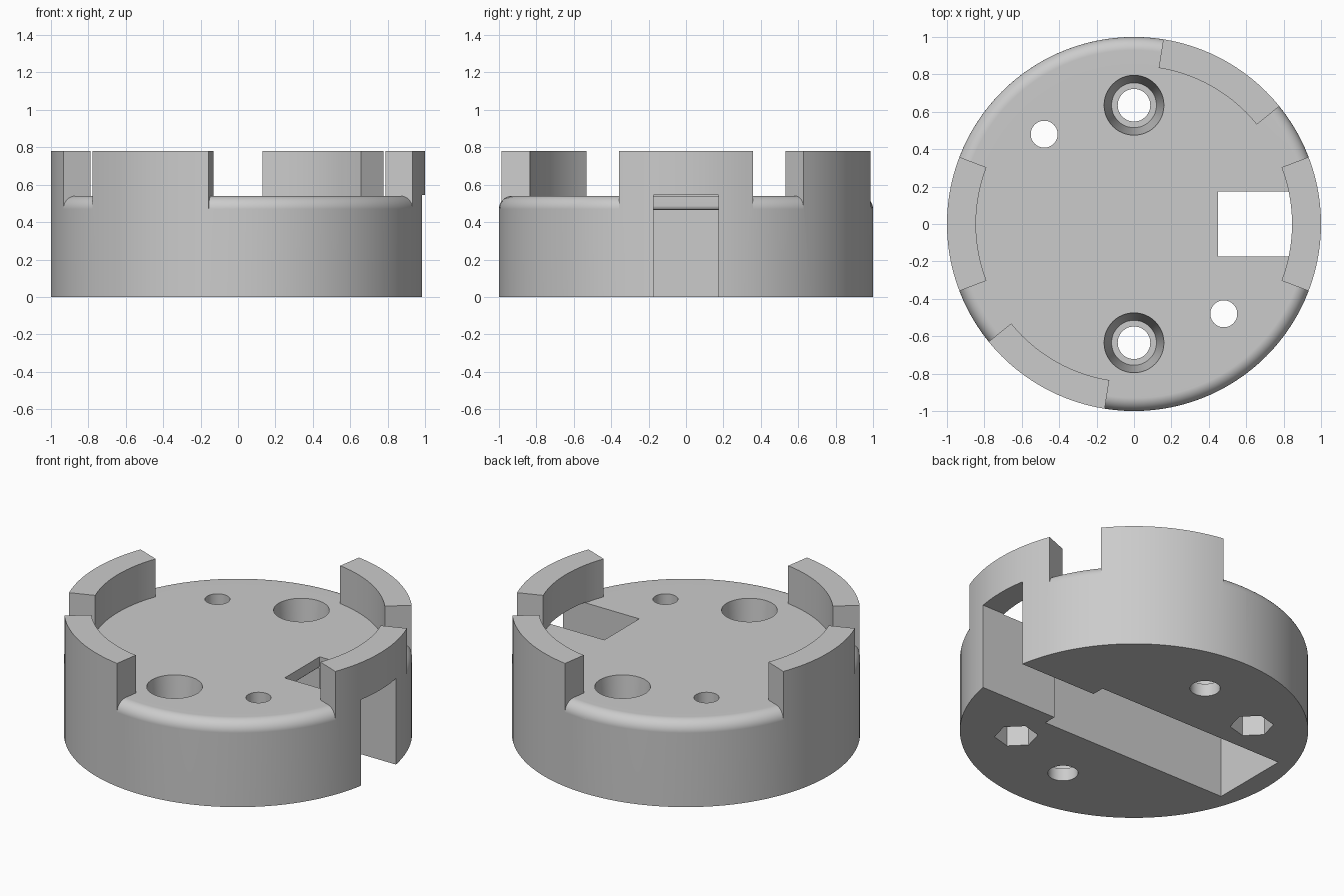
import bpy, bmesh
from math import radians, sin, cos, pi
from mathutils import Matrix, Vector

if "Cube" in bpy.data.objects:
    bpy.data.objects.remove(bpy.data.objects["Cube"], do_unlink=True)

SEG = 120
STEP = 360 // SEG
TOP, DECK, RIM, FILLET = 0.78, 0.54, 0.845, 0.07

grey = bpy.data.materials.new("plain grey")
grey.use_nodes = True
colour = (0.6, 0.6, 0.6, 1)
grey.diffuse_color = colour
grey.node_tree.nodes["Principled BSDF"].inputs["Base Color"].default_value = colour


def make(name, bm):
    bmesh.ops.recalc_face_normals(bm, faces=bm.faces)
    mesh = bpy.data.meshes.new(name)
    bm.to_mesh(mesh)
    bm.free()
    mesh.materials.append(grey)
    obj = bpy.data.objects.new(name, mesh)
    bpy.context.collection.objects.link(obj)
    return obj


def frustum(name, x, y, z0, z1, r0, r1, sides=48, turn=0):
    """Upright solid with radius r0 at z0 and r1 at z1."""
    bm = bmesh.new()
    rings = [[bm.verts.new((x + r * cos(turn + 2 * pi * i / sides),
                            y + r * sin(turn + 2 * pi * i / sides), z))
              for i in range(sides)] for r, z in ((r0, z0), (r1, z1))]
    for ring in rings:
        bm.faces.new(ring)
    for i in range(sides):
        j = (i + 1) % sides
        bm.faces.new((rings[0][i], rings[0][j], rings[1][j], rings[1][i]))
    return make(name, bm)


def sector(name, profile, start, end):
    """Sweep a radius/height profile between two angles in degrees."""
    bm = bmesh.new()
    rings = [[bm.verts.new((r * cos(radians(a)), r * sin(radians(a)), z)) for r, z in profile]
             for a in range(start, end + 1, STEP)]
    n = len(profile)
    for a, b in zip(rings, rings[1:]):
        for i in range(n):
            bm.faces.new((a[i], a[(i + 1) % n], b[(i + 1) % n], b[i]))
    bm.faces.new(rings[0])
    bm.faces.new(rings[-1])
    return make(name, bm)


def prism(name, profile, half_width):
    """Extrude an x/z profile symmetrically along y."""
    bm = bmesh.new()
    face = bm.faces.new([bm.verts.new((x, -half_width, z)) for x, z in profile])
    out = bmesh.ops.extrude_face_region(bm, geom=[face])
    moved = [v for v in out["geom"] if isinstance(v, bmesh.types.BMVert)]
    bmesh.ops.translate(bm, verts=moved, vec=(0, 2 * half_width, 0))
    return make(name, bm)


# Solid puck, as tall as the rim tabs
body = frustum("round_base", 0, 0, 0, TOP, 1, 1, SEG)
cutters = [frustum("deck_cut", 0, 0, DECK, 1, RIM, RIM, SEG)]

# Gaps between the four rim tabs, leaving a rounded shoulder
arc = [(1 - FILLET + FILLET * sin(t * pi / 16), DECK - FILLET + FILLET * cos(t * pi / 16))
       for t in range(9)]
gap = [(0.8, DECK)] + arc + [(1.1, DECK - FILLET), (1.1, 1), (0.8, 1)]
for start, end in ((21, 39), (81, 159), (201, 219), (261, 339)):
    cutters.append(sector("gap_cut", gap, start, end))

# Closed channel underneath and the open slot to the side
cutters.append(prism("channel_cut", [(-0.867, -0.1), (0.45, -0.1), (0.45, 0.465), (-0.867, 0.465)], 0.255))
cutters.append(prism("slot_cut", [(0.4, -0.1), (1.2, -0.1), (1.2, 0.545), (0.45, 0.545), (0.45, 0.487),
                                  (0.447, 0.476), (0.44, 0.468), (0.43, 0.465), (0.4, 0.46)], 0.175))

# Tapered screw wells, and small holes with hexagonal nut pockets
for s in (1, -1):
    cutters.append(frustum("screw_hole_cut", 0, s * 0.635, -0.1, 0.2, 0.087, 0.087))
    cutters.append(frustum("screw_well_cut", 0, s * 0.635, 0.08, DECK + 0.0046, 0.12, 0.1604))
    cutters.append(frustum("small_hole_cut", -s * 0.48, s * 0.48, -0.1, 0.7, 0.072, 0.072))
    cutters.append(frustum("nut_pocket_cut", -s * 0.48, s * 0.48, -0.1, 0.25, 0.125, 0.125, 6, -pi / 4))

# Carve everything, then drop the cutters
bpy.ops.object.select_all(action="DESELECT")
bpy.context.view_layer.objects.active = body
body.select_set(True)
for cutter in cutters:
    mod = body.modifiers.new("cut", "BOOLEAN")
    mod.operation = "DIFFERENCE"
    mod.solver = "EXACT"
    mod.object = cutter
    bpy.ops.object.modifier_apply(modifier=mod.name)
    bpy.data.objects.remove(cutter, do_unlink=True)

bpy.ops.object.shade_smooth_by_angle(angle=radians(30))
normals = body.modifiers.new("even_normals", "WEIGHTED_NORMAL")
normals.keep_sharp = True
